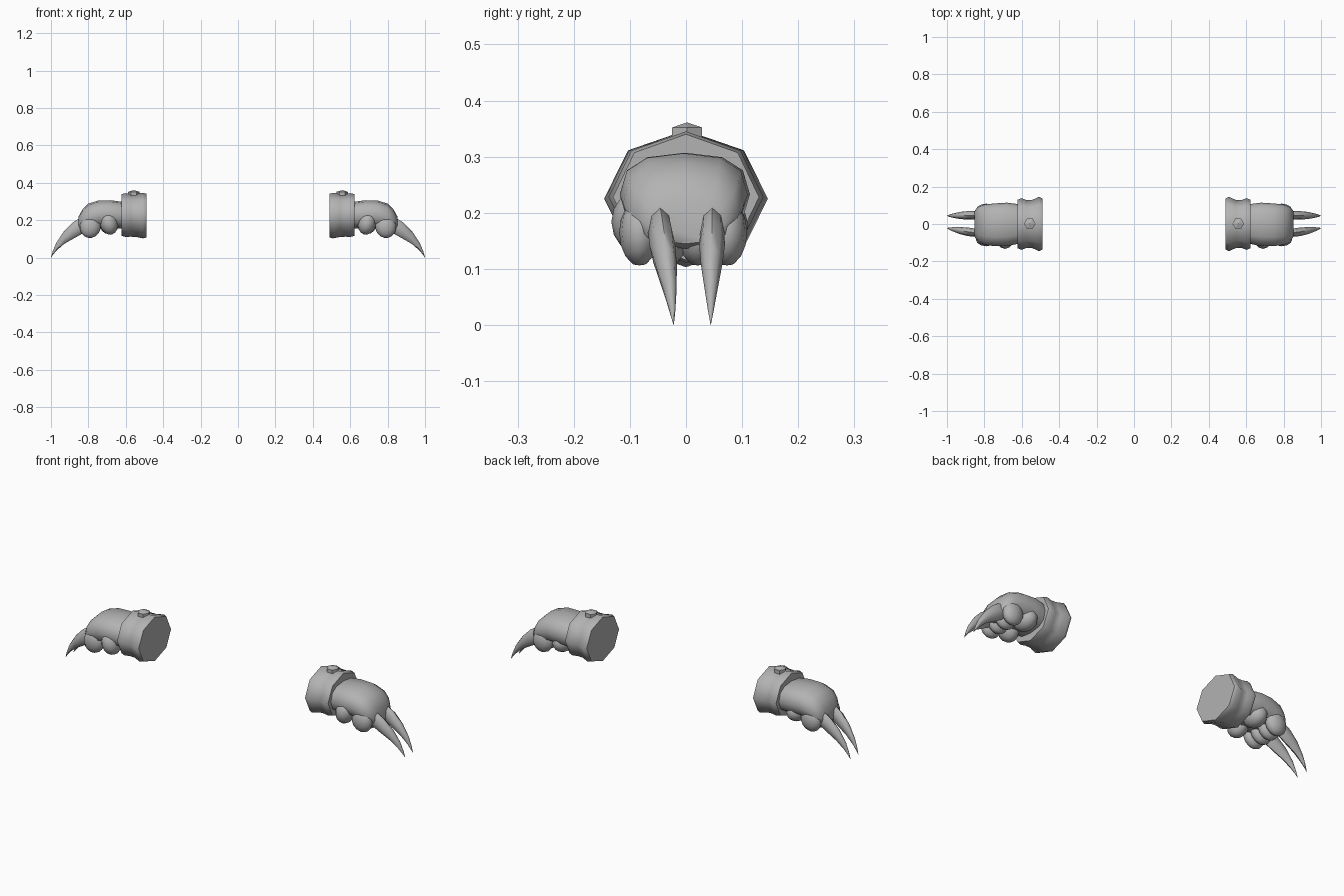
import bpy, bmesh, math
from mathutils import Matrix, Vector

cube = bpy.data.objects.get("Cube")
if cube:
    bpy.data.objects.remove(cube)

grey = bpy.data.materials.new("plain grey")
grey.use_nodes = True
colour = (0.45, 0.45, 0.45, 1)
grey.diffuse_color = colour
grey.node_tree.nodes["Principled BSDF"].inputs["Base Color"].default_value = colour


def finish(name, bm, angle=40):
    """Turn a bmesh into a smooth-shaded part, mirrored for the other hand."""
    bmesh.ops.recalc_face_normals(bm, faces=bm.faces)
    mesh = bpy.data.meshes.new(name)
    bm.to_mesh(mesh)
    bm.free()
    mesh.materials.append(grey)
    obj = bpy.data.objects.new(name, mesh)
    bpy.context.collection.objects.link(obj)
    bpy.ops.object.select_all(action="DESELECT")
    obj.select_set(True)
    bpy.context.view_layer.objects.active = obj
    bpy.ops.object.shade_smooth_by_angle(angle=math.radians(angle))
    mirror = obj.modifiers.new("other hand", "MIRROR")
    mirror.use_axis[0] = True
    mirror.use_mirror_merge = False
    return obj


def loft(name, sections, sides, power=1.0, angle=40):
    """Skin rings along x, each given as (x, y, z, half width, half height)."""
    bm = bmesh.new()
    rings = []
    for x, y, z, ry, rz in sections:
        ring = []
        for i in range(sides):
            a = math.tau * i / sides
            s, c = math.sin(a), math.cos(a)
            ring.append(bm.verts.new((
                x,
                y + ry * math.copysign(abs(s) ** power, s),
                z + rz * math.copysign(abs(c) ** power, c))))
        rings.append(ring)
    for a, b in zip(rings, rings[1:]):
        for i in range(sides):
            j = (i + 1) % sides
            bm.faces.new((a[i], a[j], b[j], b[i]))
    bm.faces.new(rings[0])
    bm.faces.new(rings[-1])
    return finish(name, bm, angle)


def lump(name, centre, radii, tilt=0):
    """Low-poly rounded pad, tilted about the y axis."""
    bm = bmesh.new()
    bmesh.ops.create_uvsphere(bm, u_segments=12, v_segments=8, radius=1)
    place = (Matrix.Translation(centre) @ Matrix.Rotation(math.radians(tilt), 4, "Y")
             @ Matrix.Diagonal(Vector((*radii, 1))))
    bm.transform(place)
    return finish(name, bm, 60)


# Flared eight-sided cuff
loft("cuff", [(0.49, 0, 0.225, 0.136, 0.117),
              (0.508, 0, 0.225, 0.146, 0.122),
              (0.545, 0, 0.227, 0.128, 0.116),
              (0.575, 0, 0.227, 0.128, 0.115),
              (0.60, 0, 0.228, 0.138, 0.117),
              (0.622, 0, 0.228, 0.13, 0.112)], 8, angle=50)

# Six-sided stud with a shallow pointed cap
bm = bmesh.new()
for low, high, r_low, r_high in ((0.33, 0.352, 0.031, 0.031), (0.352, 0.361, 0.031, 0.0)):
    bmesh.ops.create_cone(bm, cap_ends=True, segments=6, radius1=r_low, radius2=r_high,
                          depth=high - low,
                          matrix=Matrix.Translation((0.557, 0.002, (low + high) / 2))
                          @ Matrix.Rotation(math.pi / 6, 4, "Z"))
bmesh.ops.remove_doubles(bm, verts=bm.verts, dist=0.0005)
finish("cuff_stud", bm, 15)

# Back of the hand, sloping down to the knuckles
loft("hand", [(0.60, 0, 0.225, 0.10, 0.07),
              (0.63, 0, 0.228, 0.108, 0.072),
              (0.68, -0.002, 0.233, 0.116, 0.074),
              (0.745, -0.004, 0.232, 0.114, 0.074),
              (0.80, -0.004, 0.217, 0.108, 0.072),
              (0.83, -0.002, 0.198, 0.096, 0.062),
              (0.852, 0, 0.183, 0.07, 0.038)], 12, power=0.8, angle=60)

# Thumb pad and heel of the palm
lump("thumb", (0.69, -0.077, 0.184), (0.048, 0.056, 0.062), 15)
lump("palm_heel", (0.69, 0.045, 0.178), (0.05, 0.066, 0.052))

# Curled fingers under the knuckles
for i in range(4):
    lump("finger_%d" % (i + 1), (0.79, -0.083 + i * 0.052, 0.165),
         (0.056, 0.036, 0.06), -12)

# Two curved claws, thin sideways and pointed at the tip
for name, y_base, y_tip in (("front_claw", -0.047, -0.022), ("back_claw", 0.047, 0.044)):
    path = [(0.80, 0.185, 0.014, 0.03), (0.84, 0.17, 0.021, 0.046),
            (0.885, 0.143, 0.023, 0.044), (0.93, 0.107, 0.019, 0.034),
            (0.97, 0.06, 0.011, 0.022), (0.99, 0.025, 0.005, 0.011),
            (1.0, 0.002, 0.0005, 0.002)]
    loft(name, [(x, y_base + (y_tip - y_base) * max(0, (x - 0.84) / 0.16) ** 1.3, z, w, h)
                for x, z, w, h in path], 8, angle=50)
